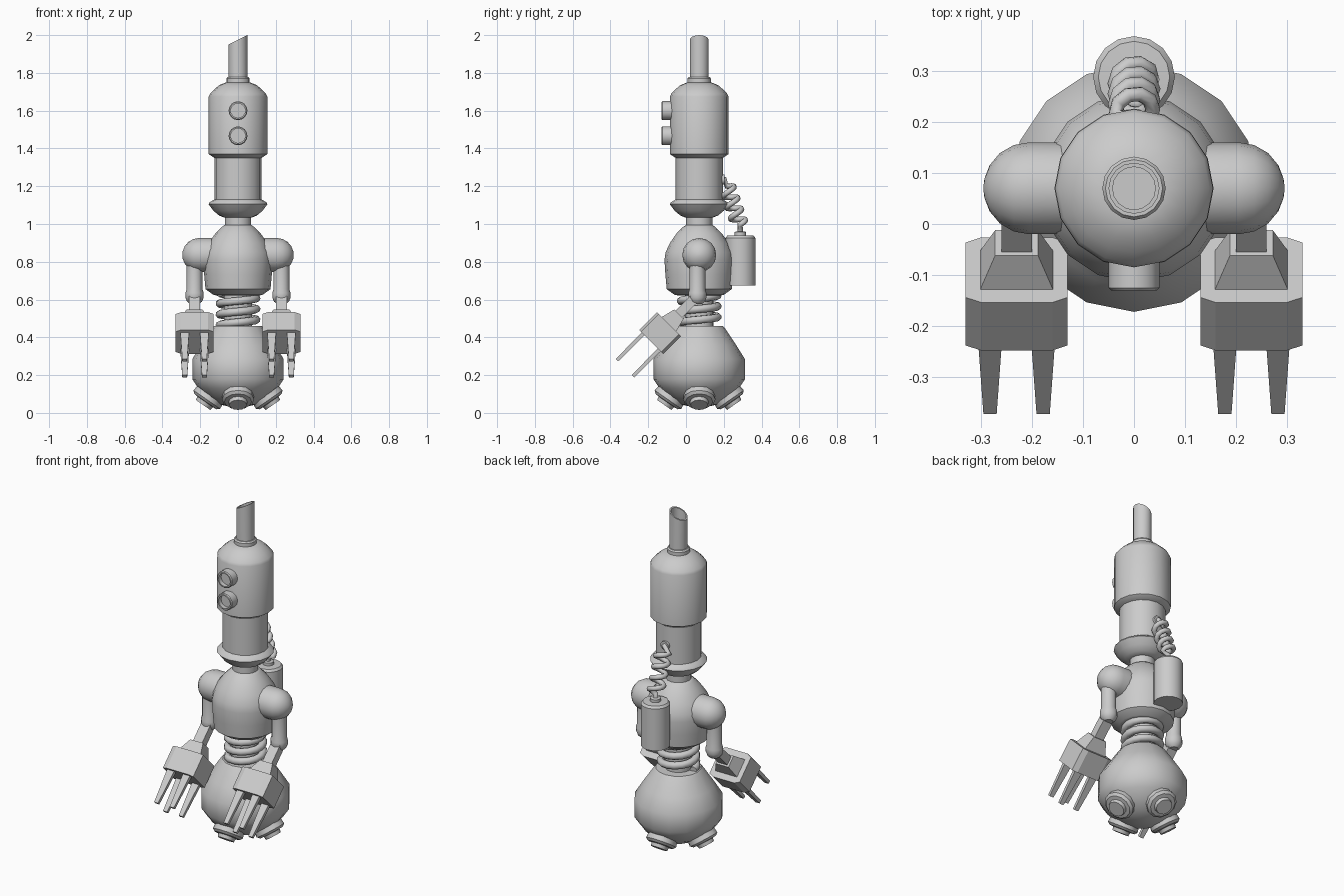
import bpy, bmesh, math
from mathutils import Matrix, Vector

if "Cube" in bpy.data.objects:
    bpy.data.objects.remove(bpy.data.objects["Cube"])

CY = 0.07  # y of the robot's main axis
AXIS = Matrix.Translation((0, CY, 0))


def finish(name, bm, angle=35):
    bmesh.ops.recalc_face_normals(bm, faces=bm.faces)
    me = bpy.data.meshes.new(name)
    bm.to_mesh(me)
    bm.free()
    me.shade_smooth()
    me.set_sharp_from_angle(angle=math.radians(angle))
    ob = bpy.data.objects.new(name, me)
    bpy.context.collection.objects.link(ob)
    return ob


def loft(name, rings, mat=Matrix(), angle=35):
    """Skin a list of equal-length vertex rings, capping both ends."""
    bm = bmesh.new()
    vs = [[bm.verts.new(mat @ Vector(p)) for p in r] for r in rings]
    n = len(vs[0])
    for a, b in zip(vs, vs[1:]):
        for i in range(n):
            j = (i + 1) % n
            bm.faces.new((a[i], a[j], b[j], b[i]))
    bm.faces.new(vs[0])
    bm.faces.new(vs[-1])
    return finish(name, bm, angle)


def lathe(name, profile, mat=AXIS, n=16, angle=35):
    """Revolve (radius, height) points around local z."""
    rings = [[(r * math.cos(2 * math.pi * i / n), r * math.sin(2 * math.pi * i / n), z)
              for i in range(n)] for r, z in profile]
    return loft(name, rings, mat, angle)


def aim(origin, direction):
    """Matrix placing local z along a direction."""
    q = Vector(direction).to_track_quat('Z', 'Y')
    return Matrix.Translation(origin) @ q.to_matrix().to_4x4()


def tube(name, points, radius):
    cu = bpy.data.curves.new(name, 'CURVE')
    cu.dimensions = '3D'
    cu.bevel_depth = radius
    cu.bevel_resolution = 2
    cu.use_fill_caps = True
    sp = cu.splines.new('POLY')
    sp.points.add(len(points) - 1)
    for p, co in zip(sp.points, points):
        p.co = (*co, 1)
    sp.use_smooth = True
    bpy.context.collection.objects.link(bpy.data.objects.new(name, cu))


def helix(start, end, radius, turns, steps=12):
    m = aim(start, Vector(end) - Vector(start))
    length = (Vector(end) - Vector(start)).length
    n = int(turns * steps)
    return [m @ Vector((radius * math.cos(2 * math.pi * i / steps),
                        radius * math.sin(2 * math.pi * i / steps),
                        length * i / n)) for i in range(n + 1)]


# Base bulb, torso, neck and head, all turned on the main axis
lathe("base", [(.03, .03), (.10, .045), (.165, .085), (.21, .13), (.242, .178),
               (.242, .285), (.195, .36), (.135, .45), (.125, .46)])
lathe("waist_core", [(.075, .44), (.075, .66)])
lathe("torso", [(.115, .622), (.13, .625), (.172, .655), (.179, .73), (.184, .81), (.178, .85),
                (.155, .90), (.12, .95), (.085, .985), (.07, .995)])
lathe("lower_neck", [(.07, .97), (.07, 1.06)])
lathe("neck", [(.075, 1.035), (.10, 1.045), (.13, 1.07), (.156, 1.105), (.15, 1.115),
               (.125, 1.13), (.125, 1.37)])
lathe("head", [(.125, 1.35), (.155, 1.37), (.155, 1.675), (.148, 1.69),
               (.127, 1.712), (.10, 1.735), (.062, 1.75)])
lathe("chimney_collar", [(.062, 1.73), (.062, 1.77), (.056, 1.778)])

# Hollow chimney with a slanted mouth
chimney = lathe("chimney", [(.05, 1.75), (.05, 1.95), (.042, 1.95), (.042, 1.79)])
for v in chimney.data.vertices:
    if v.co.z > 1.9:
        v.co.z = 1.975 + v.co.x * .5

# Waist spring
tube("waist_spring", helix((0, CY, .465), (0, CY, .635), .098, 3, 16), .021)

# Eyes stacked on the front of the head
for z in (1.6, 1.467):
    lathe("eye", [(.05, 0), (.05, .075), (.045, .08), (.038, .08), (.038, .055)],
          aim((0, -.05, z), (0, -1, 0)))

# Four angled feet under the base
for i in range(4):
    a = i * math.pi / 2
    out = Vector((math.cos(a), math.sin(a), 0))
    lathe("foot", [(.078, -.13), (.08, -.085), (.086, -.035), (.072, -.022), (.05, -.02), (.046, 0)],
          aim(Vector((0, CY, .042)) + out * .185, out * .57 - Vector((0, 0, .82))), 12)

# Back tank with coiled hose to the neck
lathe("tank", [(.08, .675), (.08, .925), (.07, .938), (.03, .94), (.03, .957), (.025, .96)],
      Matrix.Translation((0, .288, 0)))
coil = helix((0, .215, 1.2), (0, .285, .995), .037, 3.5, 10)
tube("hose", [(0, .17, 1.235), (0, .205, 1.235)] + coil + [(0, .288, .98), (0, .288, .94)], .015)
lathe("hose_socket", [(.026, 0), (.026, .02)], aim((0, .185, 1.235), (0, 1, 0)), 12)

# Arms, hands and prongs on both sides
R2 = math.sqrt(.5)
for s in (-1, 1):
    dome = [(.09 * math.cos(t), .205 + .09 * math.sin(t))
            for t in (math.radians(d) for d in (0, 20, 40, 60, 78, 88))]
    lathe("shoulder", [(.09, .14)] + dome, aim((0, CY, .836), (s, 0, 0)))
    lathe("upper_arm", [(.025, .577), (.04, .59), (.048, .61), (.048, .635), (.042, .655), (.042, .80)],
          Matrix.Translation((s * .23, .06, 0)), 12)

    # Hand frame: local x sideways, y along the hand normal, z towards the fingertips
    hand = Matrix(((1, 0, 0, s * .23), (0, -R2, -R2, .055), (0, R2, -R2, .615), (0, 0, 0, 1)))

    def block(name, sections):
        """Loft boxes from (x centre, y centre, half x, half y, z)."""
        loft(name, [[(cx + i * hx, cy + j * hy, z) for i, j in ((-1, -1), (1, -1), (1, 1), (-1, 1))]
                    for cx, cy, hx, hy, z in sections], hand, 20)

    block("forearm", [(0, 0, .03, .025, 0), (0, 0, .03, .025, .15)])
    block("wrist", [(0, 0, .042, .035, .13), (0, 0, .073, .055, .21)])
    octagon = [(-.1, -.076), (-.07, -.09), (.07, -.09), (.1, -.076),
               (.1, .076), (.07, .09), (-.07, .09), (-.1, .076)]
    loft("palm", [[(x, y, z) for x, y in octagon] for z in (.205, .338)], hand, 10)
    for px in (-.052, .052):
        for py in (-.06, .06):
            block("prong", [(px, py, .024, .011, .32), (px, py, .013, .009, .535)])
